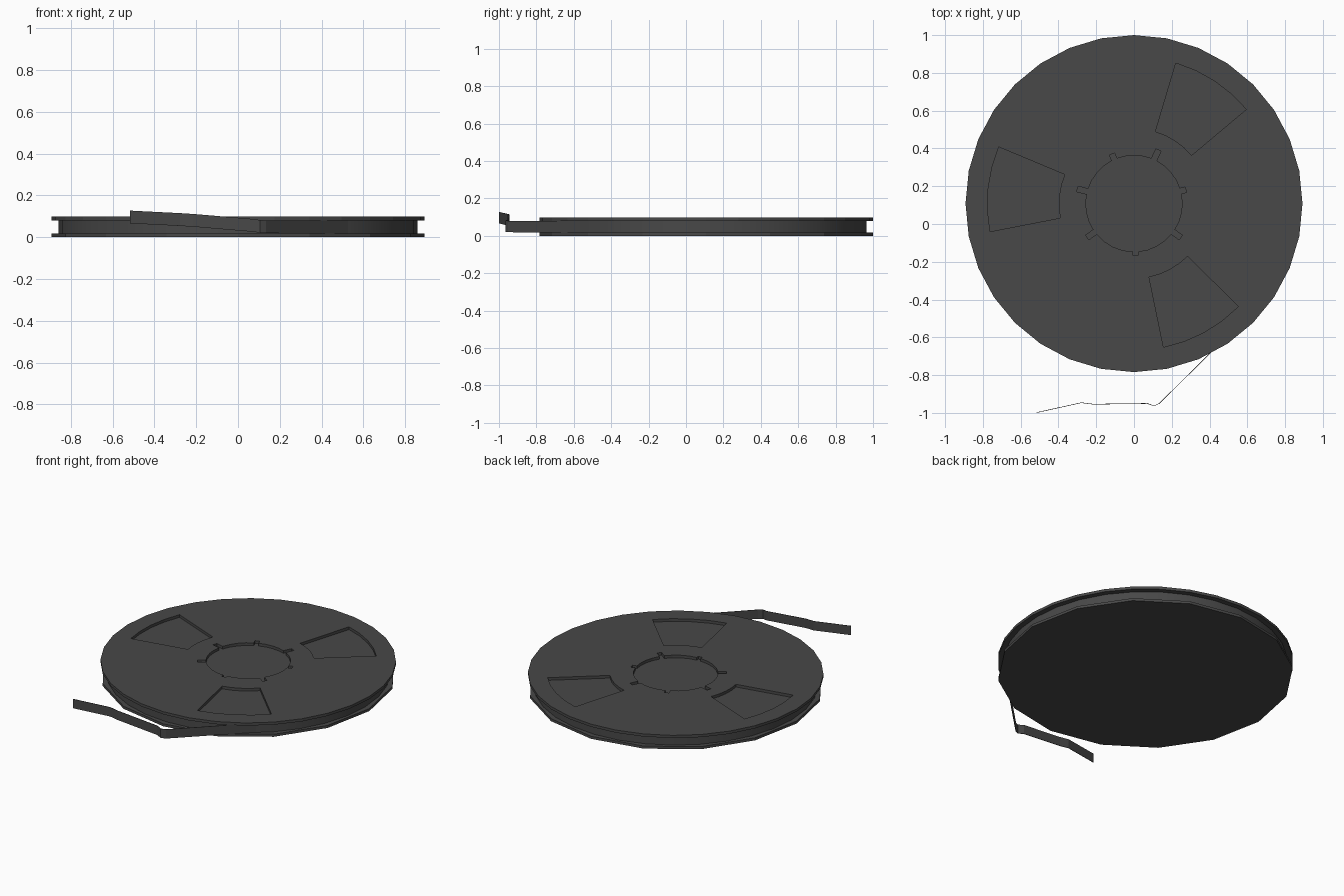
import bpy
import bmesh
from math import sin, cos, radians, tau

if "Cube" in bpy.data.objects:
    bpy.data.objects.remove(bpy.data.objects["Cube"])

CY = 0.108          # reel centre on y
R = 0.892           # flange radius

dark = bpy.data.materials.new("dark_plastic")
dark.diffuse_color = (0.065, 0.065, 0.065, 1)
dark.use_nodes = True
dark.node_tree.nodes["Principled BSDF"].inputs["Base Color"].default_value = dark.diffuse_color


def polar(r, deg):
    return (r * cos(radians(deg)), r * sin(radians(deg)))


def ngon(r, n):
    return [polar(r, 360 * i / n) for i in range(n)]


def plate(name, outlines, z0, z1):
    """Extruded flat plate; outlines inside the first one become holes."""
    cu = bpy.data.curves.new(name, 'CURVE')
    cu.dimensions = '2D'
    cu.fill_mode = 'BOTH'
    cu.extrude = (z1 - z0) / 2
    for pts in outlines:
        sp = cu.splines.new('POLY')
        sp.points.add(len(pts) - 1)
        for p, (x, y) in zip(sp.points, pts):
            p.co = (x, y, 0, 1)
        sp.use_cyclic_u = True
    ob = bpy.data.objects.new(name, cu)
    bpy.context.collection.objects.link(ob)
    ob.location = (0, CY, (z0 + z1) / 2)
    bpy.ops.object.select_all(action='DESELECT')
    ob.select_set(True)
    bpy.context.view_layer.objects.active = ob
    bpy.ops.object.convert(target='MESH')
    ob = bpy.context.object
    bm = bmesh.new()
    bm.from_mesh(ob.data)
    bmesh.ops.remove_doubles(bm, verts=bm.verts, dist=1e-5)
    bmesh.ops.recalc_face_normals(bm, faces=bm.faces)
    for f in bm.faces:
        f.smooth = False
    bm.to_mesh(ob.data)
    bm.free()
    ob.data.materials.clear()
    ob.data.materials.append(dark)
    return ob


def window(a0, a1, r0=0.398, r1=0.776, n=4):
    angles = [a0 + (a1 - a0) * i / n for i in range(n + 1)]
    return [polar(r1, a) for a in angles] + [polar(r0, a) for a in reversed(angles)]


def hub_hole(r=0.255, half=3.3):
    """Round hole with seven outward notches of uneven depth."""
    notches = [(15, 0.284), (65.5, 0.312), (114, 0.287), (165.5, 0.310),
               (216, 0.306), (272, 0.274), (324, 0.306)]
    pts = []
    for i, (a, tip) in enumerate(notches):
        tip_half = half * r / tip
        pts += [polar(r, a - half), polar(tip, a - tip_half),
                polar(tip, a + tip_half), polar(r, a + half)]
        nxt = notches[(i + 1) % 7][0] + (360 if i == 6 else 0)
        start, end = a + half, nxt - half
        pts += [polar(r, start + (end - start) * k / 4) for k in range(1, 4)]
    return pts


# flanges: windowed top, plain coarser bottom
plate("bottom_flange", [ngon(R, 16)], 0.0, 0.017)
plate("top_flange", [ngon(R, 32), hub_hole(), window(40, 73.4),
                     window(157.3, 191), window(281.6, 315.4)], 0.080, 0.098)

# wound tape between the flanges
plate("wound_tape", [ngon(0.858, 32)], 0.017, 0.080)
bpy.ops.object.shade_smooth_by_angle(angle=radians(30))

# loose tape end: x, y, bottom z
path = [(0.595, -0.495, 0.018), (0.39, -0.697, 0.018), (0.134, -0.950, 0.019),
        (0.106, -0.963, 0.021), (0.070, -0.950, 0.026), (-0.215, -0.954, 0.050),
        (-0.278, -0.946, 0.054), (-0.516, -0.9985, 0.066)]
bm = bmesh.new()
cols = [(bm.verts.new((x, y, z)), bm.verts.new((x, y, z + 0.061))) for x, y, z in path]
for (a, b), (c, d) in zip(cols, cols[1:]):
    bm.faces.new((a, c, d, b))
me = bpy.data.meshes.new("loose_tape")
bm.to_mesh(me)
bm.free()
me.materials.append(dark)
tape = bpy.data.objects.new("loose_tape", me)
bpy.context.collection.objects.link(tape)
mod = tape.modifiers.new("thickness", 'SOLIDIFY')
mod.thickness = 0.003
mod.offset = 0
